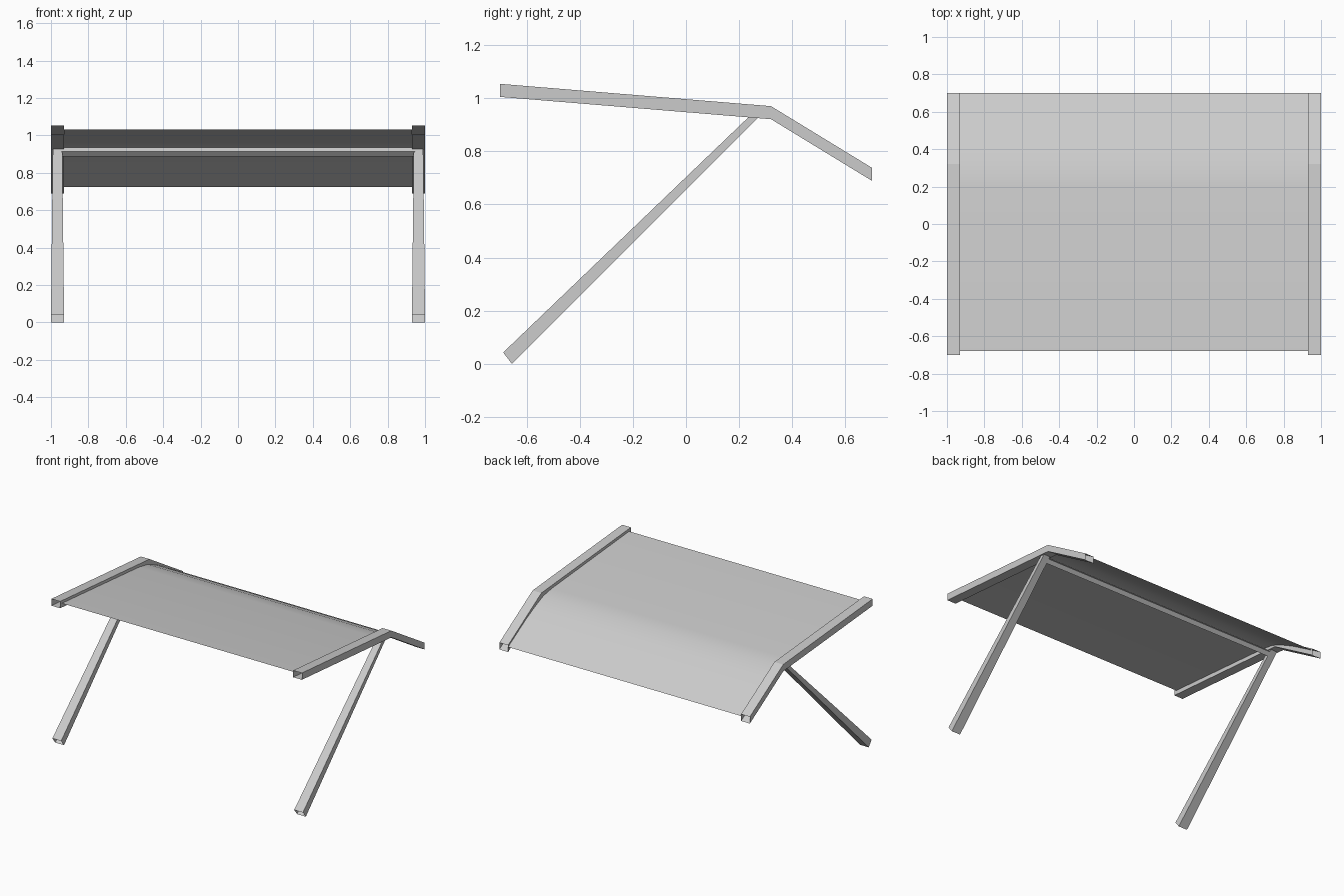
import bpy
import bmesh

cube = bpy.data.objects.get("Cube")
if cube:
    bpy.data.objects.remove(cube, do_unlink=True)

GREY = (0.6, 0.6, 0.6, 1.0)
grey = bpy.data.materials.new("plain_grey")
grey.use_nodes = True
grey.diffuse_color = GREY
grey.node_tree.nodes["Principled BSDF"].inputs["Base Color"].default_value = GREY


def finish(bm, name, outward=True):
    if outward:
        bmesh.ops.recalc_face_normals(bm, faces=bm.faces)
    mesh = bpy.data.meshes.new(name)
    bm.to_mesh(mesh)
    bm.free()
    mesh.materials.append(grey)
    obj = bpy.data.objects.new(name, mesh)
    bpy.context.collection.objects.link(obj)
    return obj


def loft(name, rings, closed=True, outward=True):
    """Join rings of points with quads, leaving both ends open."""
    bm = bmesh.new()
    rows = [[bm.verts.new(p) for p in ring] for ring in rings]
    for a, b in zip(rows, rows[1:]):
        count = len(a)
        for i in range(count if closed else count - 1):
            j = (i + 1) % count
            bm.faces.new((a[i], a[j], b[j], b[i]))
    return finish(bm, name, outward)


def section(side, inner, outer, top, bottom):
    """Rectangular tube section between a top and a bottom (y, z) point."""
    return [(side * inner, *top), (side * outer, *top),
            (side * outer, *bottom), (side * inner, *bottom)]


# Bent side rails and slanted tapering legs, all open tubes
rail_path = [(-0.70, 1.054), (0.32, 0.97), (0.70, 0.738)]
for label, side in (("left", 1), ("right", -1)):
    loft(label + "_rail", [section(side, 0.93, 1.0, (y, z), (y, z - 0.049))
                           for y, z in rail_path])
    loft(label + "_leg", [
        section(side, 0.93, 1.0, (-0.688, 0.043), (-0.655, 0.0)),
        section(side, 0.94, 0.99, (0.243, 0.936), (0.272, 0.928))])

# Crossbar between the tops of the legs
bar = [(0.215, 0.914), (0.24, 0.887), (0.262, 0.91), (0.237, 0.936)]
loft("crossbar", [[(x, y, z) for y, z in bar] for x in (-0.945, 0.945)])

# Canopy sheet, softly bent over the ridge
sheet = [(-0.68, 1.033), (0.2, 0.958), (0.3, 0.94), (0.4, 0.897),
         (0.5, 0.845), (0.70, 0.725)]
canopy = loft("canopy_sheet",
              [[(-0.93, y, z), (0.93, y, z)] for y, z in sheet],
              closed=False, outward=False)
for poly in canopy.data.polygons:
    poly.use_smooth = True
